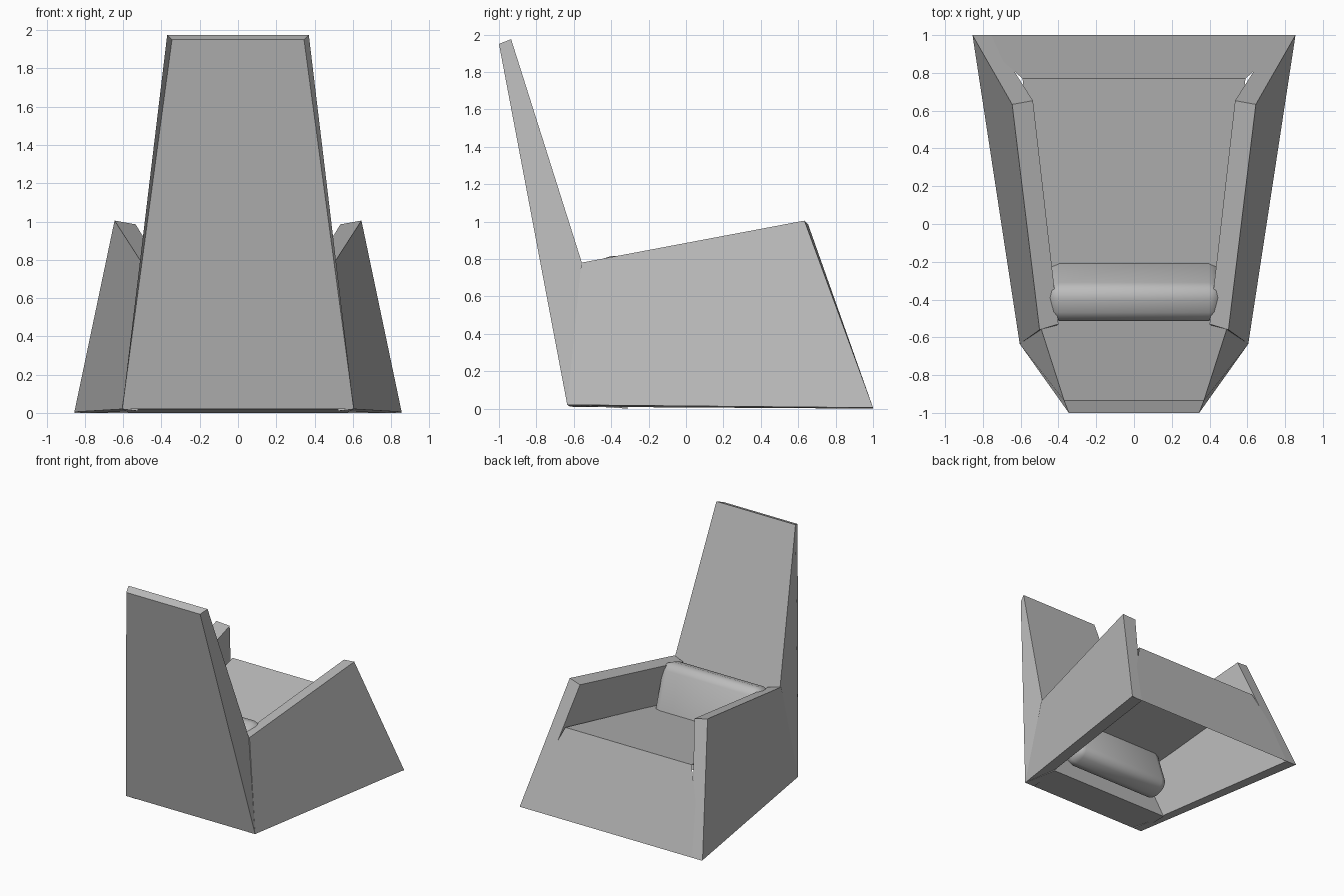
import bpy, bmesh

cube = bpy.data.objects.get("Cube")
if cube:
    bpy.data.objects.remove(cube, do_unlink=True)

grey = bpy.data.materials.new("light_grey")
grey.use_nodes = True
grey.diffuse_color = (0.5, 0.5, 0.5, 1)
grey.node_tree.nodes["Principled BSDF"].inputs["Base Color"].default_value = (0.5, 0.5, 0.5, 1)


def add_object(name, bm):
    bmesh.ops.recalc_face_normals(bm, faces=bm.faces)
    mesh = bpy.data.meshes.new(name)
    bm.to_mesh(mesh)
    bm.free()
    mesh.materials.append(grey)
    obj = bpy.data.objects.new(name, mesh)
    bpy.context.collection.objects.link(obj)
    return obj


def loft(name, a, b):
    """Solid between two matching outlines."""
    bm = bmesh.new()
    va, vb = ([bm.verts.new(p) for p in ring] for ring in (a, b))
    bm.faces.new(va)
    bm.faces.new(vb)
    for i in range(len(va)):
        j = (i + 1) % len(va)
        bm.faces.new((va[i], va[j], vb[j], vb[i]))
    return add_object(name, bm)


def flip(points):
    return [(-x, y, z) for x, y, z in points]


# Tapered wedge backrest: half-width, depth and height of each profile corner
back = [(0.605, -0.635, 0.02), (0.57, -0.31, 0), (0.37, -0.935, 1.975), (0.345, -1, 1.95)]
loft("backrest", back, flip(back))

# Leaning side walls
outer = [(0.605, -0.635, 0.02), (0.855, 1, 0.005), (0.645, 0.633, 1.005), (0.5, -0.56, 0.78)]
inner = [(0.523, -0.62, 0.01), (0.756, 1, 0), (0.535, 0.653, 0.985), (0.4, -0.53, 0.765)]
loft("left_arm", outer, inner)
loft("right_arm", flip(outer), flip(inner))

# Thin front panel folding back into the seat
rows = [(0.855, 1, 0), (0.59, 0.77, 0.655), (0.48, -0.45, 0.43)]
bm = bmesh.new()
pairs = [[bm.verts.new((s * x, y, z)) for s in (1, -1)] for x, y, z in rows]
for (a, b), (c, d) in zip(pairs, pairs[1:]):
    bm.faces.new((a, b, d, c))
seat = add_object("seat_and_front_panel", bm)

# Rounded cushion leaning on the backrest
bm = bmesh.new()
bmesh.ops.create_cube(bm, size=1)
bmesh.ops.scale(bm, vec=(0.93, 0.215, 0.73), verts=bm.verts)
cushion = add_object("back_cushion", bm)
cushion.location = (0, -0.318, 0.458)
cushion.rotation_euler.x = 0.322
bevel = cushion.modifiers.new("Rounded edges", "BEVEL")
bevel.width = 0.07
bevel.segments = 2
cushion.data.shade_smooth()
